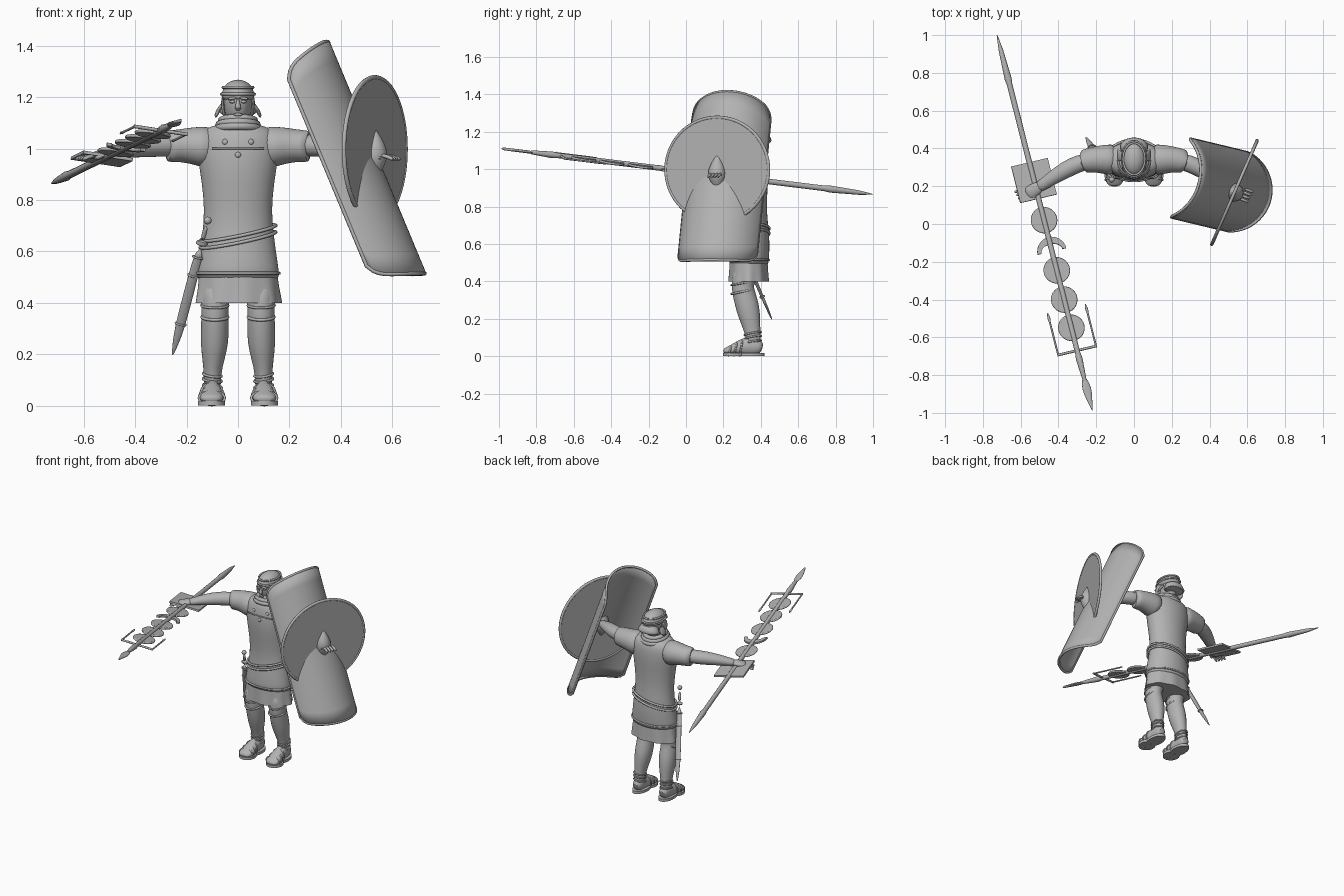
import bpy, bmesh
from math import sin, cos, pi, radians
from mathutils import Vector, Matrix

cube = bpy.data.objects.get("Cube")
if cube:
    bpy.data.objects.remove(cube)

GREY = (0.45, 0.45, 0.45, 1)
mat = bpy.data.materials.new("plain grey")
mat.use_nodes = True
mat.diffuse_color = GREY
mat.node_tree.nodes["Principled BSDF"].inputs["Base Color"].default_value = GREY
X, Y, Z = Vector((1, 0, 0)), Vector((0, 1, 0)), Vector((0, 0, 1))


def finish(name, bm, matrix=None, subsurf=0, thick=0, angle=40):
    if matrix:
        bm.transform(matrix)
    bmesh.ops.recalc_face_normals(bm, faces=bm.faces)
    me = bpy.data.meshes.new(name)
    bm.to_mesh(me)
    bm.free()
    ob = bpy.data.objects.new(name, me)
    bpy.context.collection.objects.link(ob)
    me.materials.append(mat)
    if thick:
        m = ob.modifiers.new("thickness", 'SOLIDIFY')
        m.thickness, m.offset = thick, 0
    if subsurf:
        ob.modifiers.new("smooth", 'SUBSURF').levels = subsurf
        ob.modifiers["smooth"].render_levels = subsurf
    bpy.ops.object.select_all(action='DESELECT')
    ob.select_set(True)
    bpy.context.view_layer.objects.active = ob
    bpy.ops.object.shade_smooth_by_angle(angle=radians(angle))
    return ob


def loft(name, rings, ref=X, n=20, sub=1, matrix=None, pleat=0, side=1, angle=60):
    """Skin through rings of (x, y, z, radius along ref, other radius)."""
    bm = bmesh.new()
    pts = [Vector((r[0] * side, r[1], r[2])) for r in rings]
    loops = []
    for i, r in enumerate(rings):
        t = (pts[min(i + 1, len(pts) - 1)] - pts[max(i - 1, 0)]).normalized()
        a = (ref - t * ref.dot(t)).normalized()
        b = t.cross(a)
        loop = []
        for k in range(n):
            w = 2 * pi * k / n
            f = 1 + pleat * i * cos(9 * w)
            loop.append(bm.verts.new(pts[i] + (a * cos(w) * r[3] + b * sin(w) * r[-1]) * f))
        loops.append(loop)
    for p, q in zip(loops, loops[1:]):
        for k in range(n):
            bm.faces.new((p[k], p[(k + 1) % n], q[(k + 1) % n], q[k]))
    bm.faces.new(loops[0])
    bm.faces.new(loops[-1])
    return finish(name, bm, matrix, sub, angle=angle)


def tube(name, pts, r, closed=False, matrix=None):
    cu = bpy.data.curves.new(name, 'CURVE')
    cu.dimensions, cu.bevel_depth, cu.bevel_resolution = '3D', r, 2
    cu.use_fill_caps = True
    sp = cu.splines.new('POLY')
    sp.points.add(len(pts) - 1)
    for p, q in zip(sp.points, pts):
        p.co = (*((matrix or Matrix()) @ Vector(q)), 1)
    sp.use_cyclic_u = closed
    tmp = bpy.data.objects.new(name + "_path", cu)
    bpy.context.collection.objects.link(tmp)
    bm = bmesh.new()
    bm.from_mesh(tmp.to_mesh())
    bpy.data.objects.remove(tmp)
    return finish(name, bm, angle=60)


def oval(c, u, v, n=32):
    c, u, v = Vector(c), Vector(u), Vector(v)
    return [c + u * cos(2 * pi * k / n) + v * sin(2 * pi * k / n) for k in range(n)]


def plate(name, pts, thick, matrix):
    bm = bmesh.new()
    f = bm.faces.new([bm.verts.new(p) for p in pts])
    up = bmesh.ops.extrude_face_region(bm, geom=[f])["geom"]
    bmesh.ops.translate(bm, verts=[v for v in up if isinstance(v, bmesh.types.BMVert)], vec=Z * thick)
    return finish(name, bm, matrix @ Matrix.Translation((0, 0, -thick / 2)))


def ball(name, c, size, rot=0):
    bm = bmesh.new()
    bmesh.ops.create_uvsphere(bm, u_segments=20, v_segments=12, radius=1)
    return finish(name, bm, Matrix.Translation(c) @ Matrix.Rotation(rot, 4, 'Y') @ Matrix.Diagonal((*size, 1)), angle=80)


def frame(origin, x, y, z):
    return Matrix.Translation(origin) @ Matrix((x, y, z)).transposed().to_4x4()


# tunic and skirt
loft("tunic", [(0, .335, .49, .16, .105), (0, .335, .50, .163, .108), (0, .34, .58, .152, .108),
               (0, .345, .66, .14, .1), (0, .34, .76, .13, .092), (0, .335, .87, .142, .1),
               (0, .335, .95, .155, .105), (0, .338, 1.03, .165, .1), (0, .342, 1.075, .14, .085),
               (0, .345, 1.095, .075, .06)], n=28)
loft("skirt", [(0, .335, .53, .15, .1), (0, .335, .46, .158, .103), (0, .335, .4, .167, .107)],
     n=72, sub=0, pleat=.015)
tube("tunic_hem", oval((0, .335, .515), (.16, 0, .0), (0, .108, 0)), .006, True)
for h in (0, .026):
    tube("belt_edge", oval((0, .34, .645 + h), (.147, 0, .03), (0, .106, .012)), .007, True)
tube("chest_seam", [(x / 20, .237 + abs(x) ** 3 * .0012, 1.0) for x in range(-2, 3)], .004)
for k in (-1, 1):
    ball("shoulder_clasp", (k * .05, .25, 1.025), (.012, .01, .012))
ball("chest_clasp", (0, .238, .975), (.012, .01, .012))

# neck scarf
loft("neck", [(0, .345, 1.05, .055, .055), (0, .335, 1.14, .05, .055)])
for z, r in ((1.075, .082), (1.092, .074), (1.108, .064)):
    tube("scarf_fold", oval((0, .335, z), (r, 0, 0), (0, r, -.012)), .015, True)

# head
loft("head", [(0, .305, 1.092, .022, .03), (0, .315, 1.105, .038, .058), (0, .33, 1.135, .051, .078),
              (0, .335, 1.17, .056, .084), (0, .34, 1.21, .058, .085), (0, .345, 1.25, .04, .06)])
loft("nose", [(0, .256, 1.192, .006, .006), (0, .249, 1.175, .008, .012), (0, .243, 1.158, .014, .014),
              (0, .254, 1.15, .01, .01)], n=10)
ball("lips", (0, .256, 1.132), (.018, .008, .006))
ball("chin", (0, .263, 1.107), (.02, .014, .014))
for k in (-1, 1):
    ball("eye", (k * .022, .26, 1.182), (.011, .008, .006))
    ball("brow", (k * .023, .257, 1.195), (.018, .01, .006), k * .15)

# helmet
loft("helmet_bowl", [(0, .345, 1.18, .064, .093), (0, .345, 1.205, .066, .096), (0, .345, 1.235, .06, .086),
                     (0, .345, 1.258, .04, .058), (0, .345, 1.268, .012, .018)])
for z, r in ((1.212, .064), (1.238, .058)):
    tube("helmet_band", oval((0, .345, z), (r, 0, 0), (0, r * 1.46, 0)), .006, True)
loft("neck_guard", [(0, .4, 1.19, .06, .045), (0, .405, 1.155, .07, .05), (0, .41, 1.13, .088, .058)])
for k in (-1, 1):
    loft("cheek_guard", [(.06, .33, 1.2, .006, .03), (.06, .315, 1.16, .006, .03), (.05, .295, 1.115, .006, .018)], side=k)
    loft("ear_flap", [(.06, .36, 1.175, .006, .02), (.075, .36, 1.15, .008, .03), (.09, .37, 1.122, .005, .035)], side=k)

# arms and hands, mirrored
for k, s in ((1, "left"), (-1, "right")):
    loft(s + "_sleeve", [(.09, .34, 1.0, .085, .085), (.15, .342, 1.01, .078, .08), (.2, .342, 1.012, .068, .07),
                         (.25, .335, 1.01, .062, .065), (.28, .325, 1.008, .062, .062), (.278, .326, 1.008, .045, .045)],
         Z, side=k)
    loft(s + "_arm", [(.22, .34, 1.015, .045, .045), (.3, .318, 1.012, .044, .046), (.36, .288, 1.008, .042, .046),
                      (.43, .245, .998, .034, .038), (.485, .207, .985, .023, .03), (.51, .192, .98, .021, .028)],
         Z, side=k)
    loft(s + "_palm", [(.49, .205, .985, .02, .028), (.525, .182, .978, .02, .038), (.56, .16, .972, .016, .038),
                       (.568, .155, .97, .008, .025)], Z, n=12, side=k)
    for f in range(4):
        x, y = .552 + .011 * f, .137 + .017 * f
        x = .568 - .009 * (f - 1.5) * -1
        pts = [(x, y, .974), (x + .03, y - .012, .968), (x + .052, y - .02, .955)]
        loft(s + "_finger", [(*p, .0085, .0085) for p in pts], Z, n=8, side=k)
    loft(s + "_thumb", [(.515, .16, .978, .012, .012), (.535, .135, .97, .011, .011), (.56, .125, .96, .008, .008)],
         Z, n=8, side=k)

# legs and sandals, mirrored
for k, s in ((1, "left"), (-1, "right")):
    loft(s + "_leg", [(.085, .33, .47, .065, .08), (.09, .305, .40, .054, .062), (.09, .302, .36, .052, .06),
                      (.09, .325, .28, .056, .064), (.093, .338, .22, .052, .06), (.098, .352, .15, .037, .046),
                      (.1, .36, .1, .033, .04), (.1, .362, .04, .034, .04)], side=k)
    tube(s + "_legging_top", oval((k * .09, .302, .345), (.051, 0, 0), (0, .058, .012), 24), .006, True)
    tube(s + "_garter", oval((k * .09, .302, .39), (.052, 0, 0), (0, .06, .01), 24), .005, True)
    loft(s + "_foot", [(.1, .408, .04, .022, .025), (.1, .39, .048, .034, .042), (.1, .34, .055, .036, .055),
                       (.101, .29, .045, .042, .042), (.103, .24, .032, .05, .026), (.104, .21, .026, .04, .018),
                       (.104, .2, .024, .02, .01)], side=k)
    loft(s + "_sole", [(.1, .34, 0, .046, .08), (.1, .34, .018, .046, .08)], sub=0, n=24, side=k)
    loft(s + "_sole_front", [(.103, .255, 0, .053, .058), (.103, .255, .018, .053, .058)], sub=0, n=24, side=k)
    for y, z, rx, rz in ((.235, .03, .05, .027), (.265, .038, .047, .034), (.295, .045, .043, .043)):
        tube(s + "_strap", oval((k * .102, y, z), (rx, 0, 0), (0, .008, rz), 24), .005, True)
    for z in (.075, .1, .12):
        tube(s + "_ankle_strap", oval((k * .1, .357, z), (.036, 0, .005 * k), (0, .044, .008), 24), .005, True)

# sword in its scabbard
grip, tip = Vector((-.118, .235, .72)), Vector((-.255, .46, .195))
axis = (tip - grip).normalized()
side = axis.cross(X).normalized()
sword = frame(grip, side.cross(axis), side, axis)
loft("scabbard", [(0, 0, .11, .02, .01), (0, 0, .3, .02, .01), (0, 0, .48, .021, .009), (0, 0, .56, .008, .005),
                  (0, 0, .587, .003, .003)], n=12, matrix=sword)
loft("hilt", [(0, 0, .02, .01, .01), (0, 0, .09, .011, .011)], n=12, matrix=sword)
loft("guard", [(0, 0, .085, .025, .014), (0, 0, .112, .026, .015)], n=12, matrix=sword)
ball("pommel", grip, (.015, .015, .015))
for d in (.16, .24, .45):
    tube("scabbard_band", oval((0, 0, d), (.02, 0, 0), (0, .011, 0), 16), .004, True, sword)

# standard carried in the right hand: local y runs along the pole
butt, point = Vector((-.725, 1, .865)), Vector((-.22, -.99, 1.11))
along = (point - butt).normalized()
across = Vector((.97, .245, -.15))
across = (across - along * across.dot(along)).normalized()
pole = frame(butt, across, along, across.cross(along))
loft("pole", [(0, d, 0, r, r) for d, r in ((0, .002), (.08, .012), (.24, .019), (.27, .015), (1.75, .014), (1.78, .018),
                                           (1.86, .013), (1.9, .01))], n=12, sub=0, matrix=pole)
loft("pole_blade", [(0, d, 0, w, .008) for d, w in ((1.88, .01), (1.93, .024), (1.96, .025), (2.02, .012), (2.068, .002))],
     n=12, matrix=pole)
for d in (1.018, 1.294, 1.455, 1.61):
    plate("medallion", oval((0, d, 0), (.067, 0, 0), (0, .067, 0)), .012, pole)
    tube("medallion_rim", oval((0, d, 0), (.064, 0, 0), (0, .064, 0)), .007, True, pole)
arc = [pi * (1 + k / 16) for k in range(17)]
plate("crescent", [(.078 * cos(w), 1.19 + .078 * sin(w), 0) for w in arc]
      + [(.058 * cos(w), 1.19 + .04 * sin(w), 0) for w in reversed(arc)], .012, pole)
plate("name_board", [(-.1, .7, 0), (.1, .7, 0), (.1, .9, 0), (-.1, .9, 0)], .012, pole)
tube("crossbar", [(-.108, 1.735, 0), (.108, 1.735, 0)], .007, matrix=pole)
for k in (-1, 1):
    tube("hanger", [(k * .104, 1.74, 0), (k * .104, 1.54, 0)], .005, matrix=pole)
    loft("hanger_leaf", [(k * .104, d, 0, w, .005) for d, w in ((1.56, .004), (1.535, .011), (1.5, .002))],
         n=8, matrix=pole)

# round shield with pointed boss
n = Vector((.916, -.4, 0)).normalized()
disc = frame((.532, .167, .997), Z.cross(n), Z, n)
plate("round_shield", oval((0, 0, 0), (.3, 0, 0), (0, .28, 0), 64), .012, disc)
tube("round_shield_rim", oval((0, 0, 0), (.3, 0, 0), (0, .28, 0), 64), .009, True, disc)
loft("boss", [(0, h - .02, 0, w, w) for h, w in ((-.1, .004), (-.06, .03), (-.02, .05), (.02, .05), (.06, .03), (.1, .004))],
     n=16, matrix=disc)

# long curved shield: local x is width, y runs down its axis, z is the bulge
down = Vector((.383, -.092, -.919)).normalized()
wide = Vector((.234, .972, 0))
wide = (wide - down * wide.dot(down)).normalized()
curved = frame((.5325, .175, .965), wide, down, down.cross(wide) * (1 if down.cross(wide).x > 0 else -1))
R, A = .227, radians(70)


def on_shield(s, t):
    reach = .49 - .06 * s * s - .035 * abs(s) ** 14
    return Vector((R * sin(A * s), t * reach, R * (cos(A * s) - 1)))


bm = bmesh.new()
N, M = 32, 12
grid = [[bm.verts.new(on_shield(2 * i / N - 1, 2 * j / M - 1)) for j in range(M + 1)] for i in range(N + 1)]
for i in range(N):
    for j in range(M):
        bm.faces.new((grid[i][j], grid[i + 1][j], grid[i + 1][j + 1], grid[i][j + 1]))
finish("long_shield", bm, curved, thick=.012)
steps = [2 * i / N - 1 for i in range(N + 1)]
tube("long_shield_rim", [on_shield(s, -1) for s in steps] + [on_shield(s, 1) for s in reversed(steps)], .008, True, curved)
